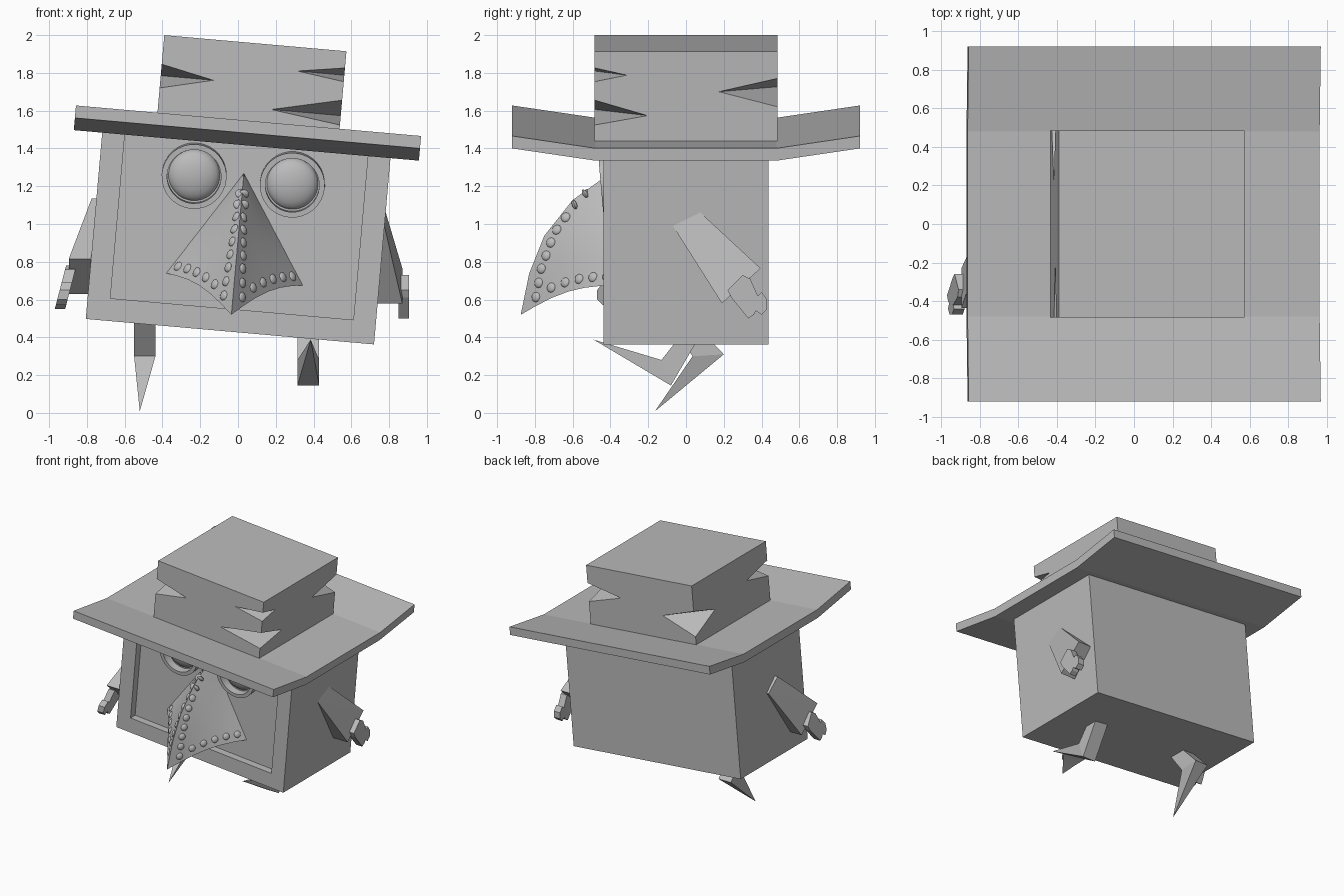
import bpy, bmesh, math
from mathutils import Vector, Matrix

if "Cube" in bpy.data.objects:
    bpy.data.objects.remove(bpy.data.objects["Cube"])

GREY = (0.5, 0.5, 0.5, 1)
mat = bpy.data.materials.new("plain_grey")
mat.use_nodes = True
mat.diffuse_color = GREY
mat.node_tree.nodes["Principled BSDF"].inputs["Base Color"].default_value = GREY

# The head and hat lean sideways together
TILT = Matrix.Translation((-0.043, 0, 0.43)) @ Matrix.Rotation(math.radians(5.05), 4, 'Y')
STRAIGHT = Matrix.Identity(4)


def finish(bm, name, matrix=STRAIGHT, smooth=False):
    bmesh.ops.recalc_face_normals(bm, faces=bm.faces)
    mesh = bpy.data.meshes.new(name)
    bm.to_mesh(mesh)
    bm.free()
    mesh.materials.append(mat)
    ob = bpy.data.objects.new(name, mesh)
    ob.matrix_world = matrix
    bpy.context.collection.objects.link(ob)
    bpy.ops.object.select_all(action='DESELECT')
    ob.select_set(True)
    bpy.context.view_layer.objects.active = ob
    if smooth:
        bpy.ops.object.shade_smooth_by_angle(angle=math.radians(40))
    return ob


def add_hull(bm, points):
    verts = [bm.verts.new(p) for p in points]
    bmesh.ops.convex_hull(bm, input=verts)
    bmesh.ops.dissolve_limit(bm, angle_limit=0.01, verts=bm.verts, edges=bm.edges)


def hull(name, points):
    bm = bmesh.new()
    add_hull(bm, points)
    return finish(bm, name)


def prism(name, profile, x0, x1, matrix=STRAIGHT):
    """Extrude a (y, z) outline from x0 to x1."""
    bm = bmesh.new()
    face = bm.faces.new([bm.verts.new((x0, y, z)) for y, z in profile])
    new = bmesh.ops.extrude_face_region(bm, geom=[face])["geom"]
    bmesh.ops.translate(bm, vec=(x1 - x0, 0, 0),
                        verts=[v for v in new if isinstance(v, bmesh.types.BMVert)])
    return finish(bm, name, matrix)


def box_mesh(w, d, z0, z1):
    bm = bmesh.new()
    bmesh.ops.create_cube(bm, size=1)
    for v in bm.verts:
        v.co = (v.co.x * w, v.co.y * d, z0 if v.co.z < 0 else z1)
    return bm


# Box head with a sunken face panel
bm = box_mesh(1.532, 0.875, 0, 1.02)
front = min(bm.faces, key=lambda f: f.calc_center_median().y)
bmesh.ops.inset_region(bm, faces=[front], thickness=0.17)
for v in front.verts:
    if v.co.z > 0.5:
        v.co.z = 1.0
panel = bmesh.ops.extrude_face_region(bm, geom=[front])["geom"]
bmesh.ops.translate(bm, vec=(0, 0.06, 0),
                    verts=[v for v in panel if isinstance(v, bmesh.types.BMVert)])
if front.is_valid:
    bm.faces.remove(front)
finish(bm, "head", TILT)

# Hat brim turned up at front and back
under = [(-0.92, 1.055), (-0.48, 0.99), (0.48, 0.99), (0.92, 1.055)]
over = [(y, z + 0.066) for y, z in reversed(under)]
prism("hat_brim", under + over, -0.917, 0.917, TILT)

# Hat crown with wedge notches torn out of its corners
HALF, TOP = 0.484, 1.533
crown = finish(box_mesh(HALF * 2, HALF * 2, 1.04, TOP), "hat_crown", TILT)
notches = [  # corner signs, depths of upper/lower ends and tip, reach along x and y
    (1, -1, 0.085, 0.165, 0.127, 0.25, 0.17),
    (1, -1, 0.255, 0.395, 0.342, 0.37, 0.28),
    (1, 1, 0.14, 0.30, 0.215, 0.30, 0.31),
    (-1, -1, 0.15, 0.285, 0.215, 0.28, 0.28),
    (-1, 1, 0.20, 0.42, 0.29, 0.29, 0.27),
]
bm = bmesh.new()
for sx, sy, up, low, tip, rx, ry in notches:
    out = HALF * 1.02
    wedge = bmesh.new()
    add_hull(wedge, [(sx * out, sy * out, TOP - up), (sx * out, sy * out, TOP - low),
                     (sx * (HALF - rx), sy * HALF, TOP - tip),
                     (sx * HALF, sy * (HALF - ry), TOP - tip)])
    bmesh.ops.recalc_face_normals(wedge, faces=wedge.faces)
    temp = bpy.data.meshes.new("wedge")
    wedge.to_mesh(temp)
    wedge.free()
    bm.from_mesh(temp)
    bpy.data.meshes.remove(temp)
cutter = finish(bm, "notch_cutter", TILT)
cutter.hide_render = True
bpy.context.view_layer.update()
mod = crown.modifiers.new("notches", 'BOOLEAN')
mod.operation, mod.solver, mod.object = 'DIFFERENCE', 'EXACT', cutter
bpy.context.view_layer.objects.active = crown
bpy.ops.object.modifier_apply(modifier=mod.name)
bpy.data.objects.remove(cutter)


# Eyes: a rim and a shallow dome turned from one outline each
def lathe(name, profile, matrix):
    bm = bmesh.new()
    verts = [bm.verts.new((r, y, 0)) for r, y in profile]
    edges = [bm.edges.new(pair) for pair in zip(verts, verts[1:])]
    bmesh.ops.spin(bm, geom=verts + edges, cent=(0, 0, 0), axis=(0, 1, 0),
                   angle=math.tau, steps=32)
    bmesh.ops.remove_doubles(bm, verts=bm.verts, dist=0.0005)
    return finish(bm, name, matrix, smooth=True)


dome = [(0.137 * math.sin(a), -0.375 - 0.06 * math.cos(a))
        for a in (math.pi / 2 * i / 6 for i in range(7))]
for side, label in ((1, "left"), (-1, "right")):
    place = (TILT @ Matrix.Translation((side * 0.261, -0.37, 0.808))
             @ Matrix.Rotation(math.radians(5), 4, 'X') @ Matrix.Translation((0, 0.37, 0)))
    lathe(label + "_eye_rim", [(0.172, -0.36), (0.172, -0.45), (0.143, -0.45), (0.143, -0.36)], place)
    lathe(label + "_eye", dome, place)

# Curved beak swept between its ridge and the two straight base edges
RIDGE = [Vector((0, y, z)) for y, z in
         ((-0.40, 0.843), (-0.60, 0.70), (-0.75, 0.51), (-0.83, 0.31), (-0.875, 0.09))]
APEX, CORNER = Vector((0, -0.37, 0.843)), Vector((0.367, -0.37, 0.279))


def beak_point(s, t, side):
    i = min(int(t * 4), 3)
    p = RIDGE[i].lerp(RIDGE[i + 1], t * 4 - i).lerp(APEX.lerp(CORNER, t), s)
    p.z += 0.045 * t * math.sin(math.pi * s)
    p.x *= side
    return p


bm = bmesh.new()
N = 6
rims = []
for side in (1, -1):
    grid = [[bm.verts.new(beak_point(j / N, i / 4, side)) for j in range(N + 1)] for i in range(5)]
    for i in range(4):
        for j in range(N):
            bm.faces.new((grid[i][j], grid[i][j + 1], grid[i + 1][j + 1], grid[i + 1][j]))
    rims.append(grid[4])
for j in range(N):
    bm.faces.new((rims[0][j], rims[0][j + 1], rims[1][j + 1], rims[1][j]))
bmesh.ops.remove_doubles(bm, verts=bm.verts, dist=0.0005)
finish(bm, "beak", TILT, smooth=True)

# Rivets along the ridge and lower edge of the beak
bm = bmesh.new()
spots = [(0.14, 0.2 + 0.092 * i) for i in range(9)] + [(0.3 + 0.15 * i, 0.92) for i in range(5)]
for side in (1, -1):
    for s, t in spots:
        p = beak_point(s, t, side)
        normal = (beak_point(s + 0.02, t, side) - p).cross(beak_point(s, t + 0.02, side) - p)
        turn = normal.to_track_quat('Z', 'Y').to_matrix().to_4x4()
        bmesh.ops.create_uvsphere(bm, u_segments=12, v_segments=8, radius=0.027,
                                  matrix=Matrix.Translation(p) @ turn @ Matrix.Diagonal((1, 1, 0.5, 1)))
finish(bm, "beak_rivets", TILT, smooth=True)


# Legs: a bent shin ending in a long spike foot
def leg(label, x0, x1, heel, instep, hip, tip):
    ends = [(x, *p) for x in (x0, x1) for p in (heel, instep)]
    hull(label + "_shin", ends + [(x, *p) for x in (x0, x1) for p in hip])
    hull(label + "_foot", ends + [tip])


leg("left", 0.315, 0.43, (-0.08, 0.145), (-0.13, 0.28),
    ((0.11, 0.47), (0.02, 0.47)), (0.385, -0.49, 0.388))
leg("right", -0.55, -0.437, (0.2, 0.31), (0.035, 0.3),
    ((0.0, 0.52), (-0.1, 0.48)), (-0.52, -0.165, 0.008))


# Arms: a flaring sleeve with a stepped flat hand, one swung back and one forward
def arm(label, sx, sy, dy, dz, spread):
    def at(x, y, z):
        return (sx * x, sy * (y + dy), z + dz)
    shoulder = [at(x, *p) for x in (0.68, 0.775) for p in ((0.05, 1.085), (-0.07, 0.99))]
    cuff = [at(x + spread * 0.4, *p) for x in (0.72, 0.87) for p in ((0.395, 0.765), (0.19, 0.58))]
    hull(label + "_sleeve", shoulder + cuff)
    outline = [(0.22, 0.65), (0.24, 0.61), (0.33, 0.50), (0.36, 0.52), (0.37, 0.54), (0.40, 0.52),
               (0.43, 0.55), (0.43, 0.60), (0.40, 0.64), (0.38, 0.62), (0.34, 0.71), (0.30, 0.73)]
    hand = prism(label + "_hand", [at(0, *p)[1:] for p in outline], sx * 0.835, sx * 0.89)
    for v in hand.data.vertices:
        v.co.x += sx * (0.015 + spread * (0.75 + dz - v.co.z) * 4)


arm("left", 1, 1, 0, 0, 0.0)
arm("right", -1, -1, 0.04, 0.05, 0.065)
